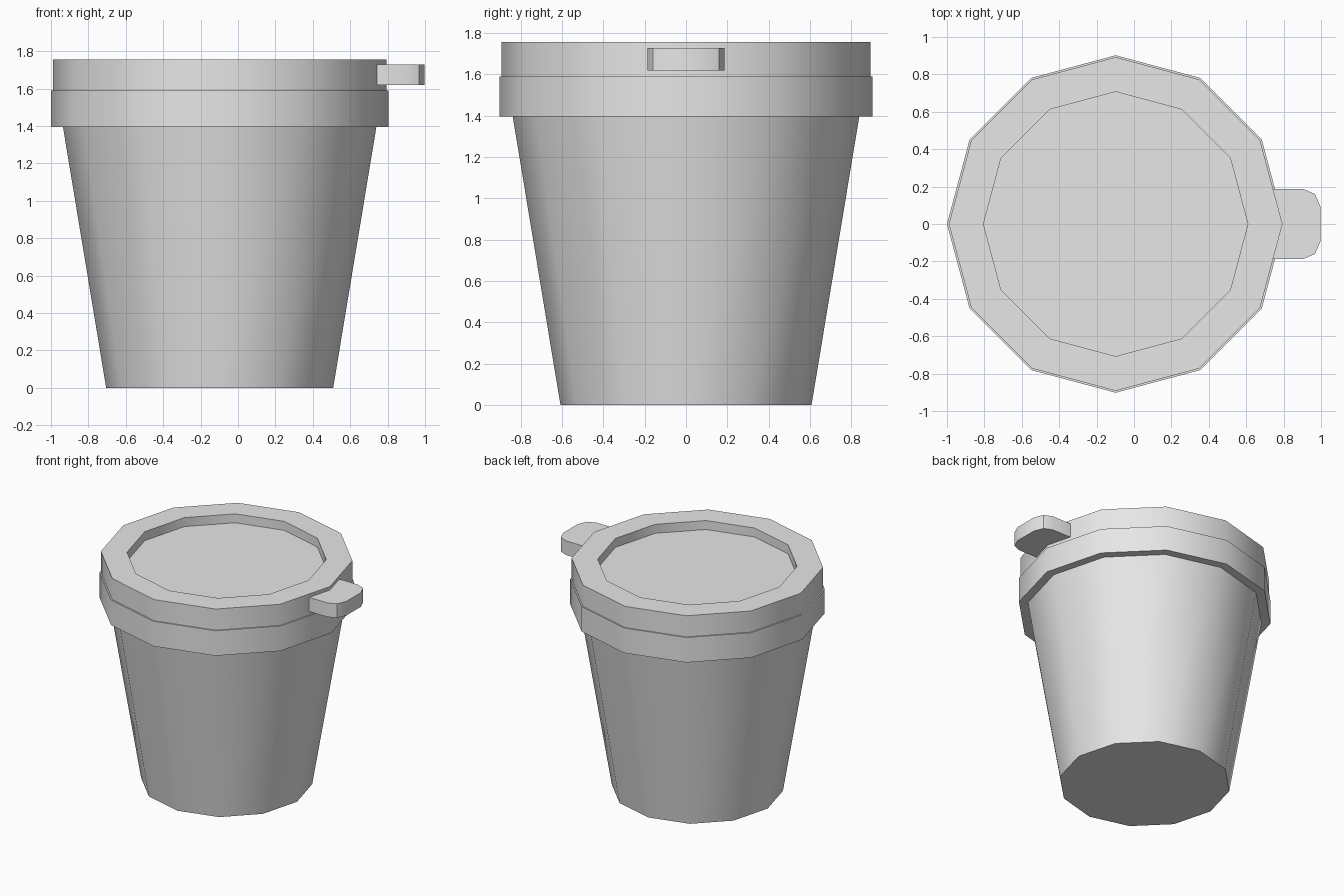
import bpy
import bmesh
from math import cos, sin, pi, radians

cube = bpy.data.objects.get("Cube")
if cube:
    bpy.data.objects.remove(cube)

SIDES = 12
CENTRE_X = -0.098

grey = bpy.data.materials.new("light grey")
grey.use_nodes = True
grey.diffuse_color = (0.8, 0.8, 0.8, 1)
grey.node_tree.nodes["Principled BSDF"].inputs["Base Color"].default_value = (0.8, 0.8, 0.8, 1)


def finish(name, bm):
    bmesh.ops.recalc_face_normals(bm, faces=bm.faces)
    mesh = bpy.data.meshes.new(name)
    bm.to_mesh(mesh)
    bm.free()
    mesh.materials.append(grey)
    obj = bpy.data.objects.new(name, mesh)
    bpy.context.collection.objects.link(obj)
    bpy.ops.object.select_all(action='DESELECT')
    obj.select_set(True)
    bpy.context.view_layer.objects.active = obj
    bpy.ops.object.shade_smooth_by_angle(angle=radians(40))
    return obj


def lathe(name, profile):
    """Turn (radius, z) points into a closed twelve-sided solid."""
    bm = bmesh.new()
    rings = []
    for r, z in profile:
        angles = [2 * pi * i / SIDES for i in range(SIDES)]
        rings.append([bm.verts.new((CENTRE_X + r * cos(a), r * sin(a), z)) for a in angles])
    for low, high in zip(rings, rings[1:]):
        for i in range(SIDES):
            j = (i + 1) % SIDES
            bm.faces.new((low[i], low[j], high[j], high[i]))
    bm.faces.new(rings[0][::-1])
    bm.faces.new(rings[-1])
    return finish(name, bm)


# Tapered cup
lathe("cup_body", [(0.607, 0), (0.842, 1.42)])

# Band around the mouth of the cup
lathe("cup_rim", [(0.902, 1.395), (0.902, 1.59)])

# Lid with a sunken top panel
lathe("lid", [(0.892, 1.585), (0.892, 1.755), (0.707, 1.755), (0.707, 1.685)])

# Pull tab with rounded outer corners
half = [(0.7, 0.187), (0.905, 0.187), (0.968, 0.16), (0.998, 0.09)]
outline = half + [(x, -y) for x, y in reversed(half)]
bm = bmesh.new()
base = bm.faces.new([bm.verts.new((x, y, 1.618)) for x, y in outline])
top = bmesh.ops.extrude_face_region(bm, geom=[base])
bmesh.ops.translate(bm, vec=(0, 0, 0.11),
                    verts=[v for v in top["geom"] if isinstance(v, bmesh.types.BMVert)])
finish("pull_tab", bm)
